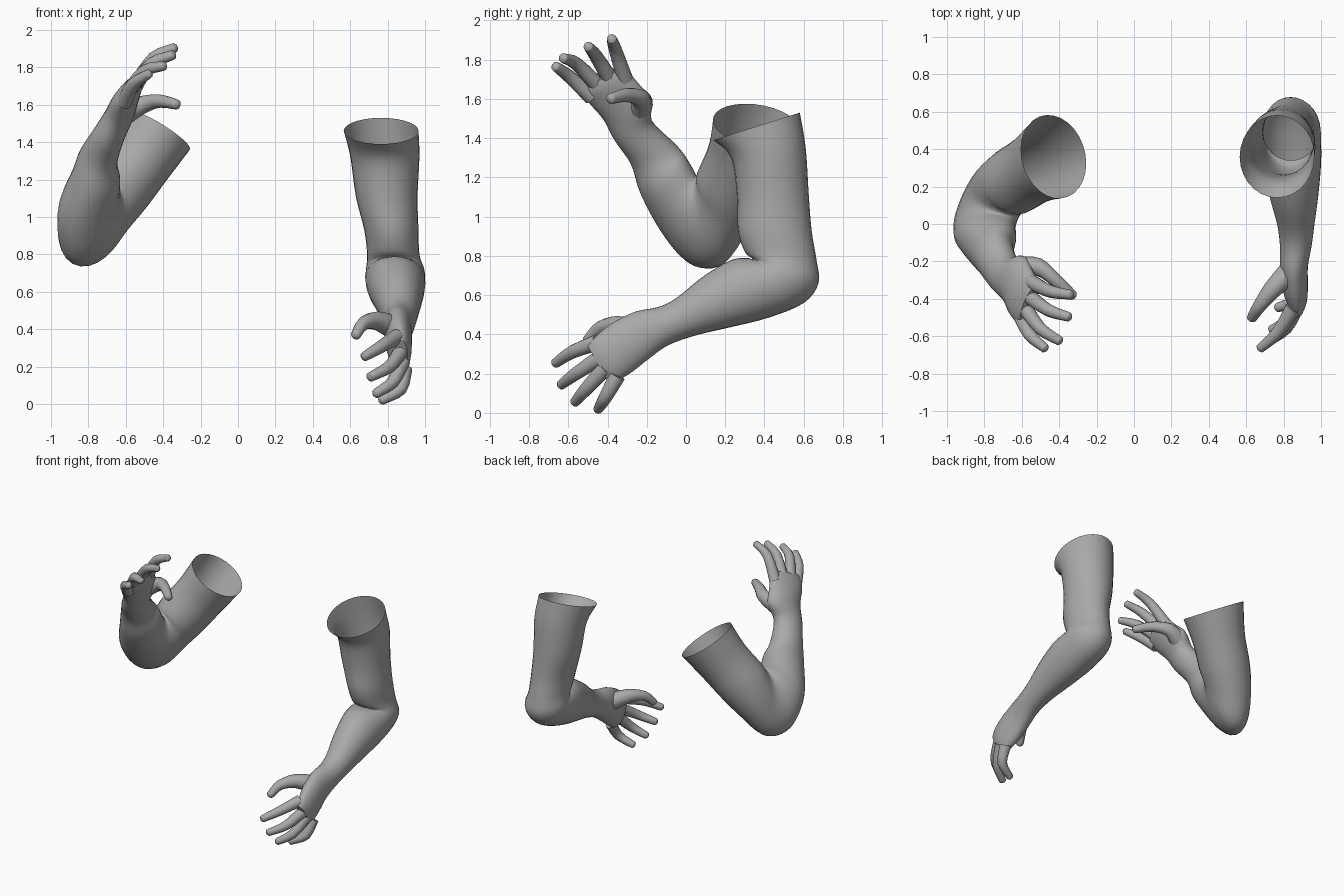
import bpy, bmesh, math
from mathutils import Vector as V

if "Cube" in bpy.data.objects:
    bpy.data.objects.remove(bpy.data.objects["Cube"])

skin = bpy.data.materials.new("plain grey")
skin.diffuse_color = (0.4, 0.4, 0.4, 1)
skin.use_nodes = True
skin.node_tree.nodes["Principled BSDF"].inputs["Base Color"].default_value = skin.diffuse_color


def spline(keys, steps):
    """Catmull-Rom through a list of tuples of vectors."""
    out = []
    for i in range(len(keys) - 1):
        quad = [keys[max(i - 1, 0)], keys[i], keys[i + 1], keys[min(i + 2, len(keys) - 1)]]
        for s in range(steps):
            t = s / steps
            out.append(tuple(
                0.5 * (2 * q + (r - p) * t + (2 * p - 5 * q + 4 * r - w) * t * t
                       + (3 * q - p - 3 * r + w) * t ** 3)
                for p, q, r, w in zip(*quad)))
    return out + [keys[-1]]


def loft(name, rings, sides, steps, close_start=False):
    """Skin elliptical rings (centre, half axis, half axis), closed at the far end."""
    bm = bmesh.new()
    loops = []
    for c, a, b in spline(rings, steps):
        angles = [2 * math.pi * k / sides for k in range(sides)]
        loops.append([bm.verts.new(c + a * math.cos(t) + b * math.sin(t)) for t in angles])
    for lo, hi in zip(loops, loops[1:]):
        for k in range(sides):
            j = (k + 1) % sides
            bm.faces.new((lo[k], lo[j], hi[j], hi[k]))
    bm.faces.new(loops[-1])
    if close_start:
        bm.faces.new(loops[0][::-1])
    bmesh.ops.recalc_face_normals(bm, faces=bm.faces)
    # the open shoulder tube must face outward
    f = bm.faces[sides * 2]
    if f.normal.dot(f.calc_center_median() - sum((v.co for v in loops[2]), V()) / sides) < 0:
        bmesh.ops.reverse_faces(bm, faces=bm.faces)
    me = bpy.data.meshes.new(name)
    bm.to_mesh(me)
    bm.free()
    me.materials.append(skin)
    ob = bpy.data.objects.new(name, me)
    bpy.context.collection.objects.link(ob)
    bpy.context.view_layer.objects.active = ob
    ob.select_set(True)
    bpy.ops.object.shade_smooth_by_angle(angle=math.radians(50))
    ob.select_set(False)


def arm(name, sections, side):
    """Sections: inner edge point, outer edge point, half thickness along side."""
    side = V(side).normalized()
    rings = [((V(p) + V(q)) / 2, (V(p) - V(q)) / 2, side * h) for p, q, h in sections]
    loft(name, rings, 28, 4)


def digit(name, points, radii):
    """Round tapered finger with a domed tip."""
    pts = [V(p) for p in points]
    end = (pts[-1] - pts[-2]).normalized()
    r = radii[-1]
    pts[-1] = pts[-1] - end * r * 0.7
    tip = pts[-1]
    pts += [tip + end * r * 0.6, tip + end * r * 0.92]
    radii = list(radii) + [r * 0.8, r * 0.35]
    rings = []
    for i, p in enumerate(pts):
        d = (pts[min(i + 1, len(pts) - 1)] - pts[max(i - 1, 0)]).normalized()
        a = d.cross(V((0.3, 0.5, -0.8))).normalized()
        rings.append((p, a * radii[i], d.cross(a) * radii[i]))
    loft(name, rings, 12, 3, True)


# lowered arm: inner y, z, outer y, z, centre x, half thickness
low = [(.14, 1.39, .58, 1.53, .765, .20), (.23, 1.30, .61, 1.35, .785, .185),
       (.26, 1.10, .625, 1.12, .795, .165), (.265, .93, .64, .93, .82, .145),
       (.30, .82, .665, .78, .83, .14), (.34, .785, .675, .66, .84, .155),
       (.30, .79, .60, .56, .84, .16), (.22, .775, .42, .485, .845, .155),
       (.08, .69, .22, .435, .855, .13), (-.05, .585, .05, .395, .865, .10),
       (-.14, .54, -.09, .345, .865, .085), (-.26, .515, -.19, .275, .855, .075),
       (-.38, .455, -.28, .205, .86, .07), (-.46, .39, -.35, .165, .87, .055),
       (-.50, .34, -.40, .16, .872, .035)]
arm("lowered_arm", [((x, a, b), (x, c, d), h) for a, b, c, d, x, h in low], (1, 0, 0))

# raised arm, sharply bent at the elbow
arm("raised_arm", [
    ((-.43, .14, 1.51), (-.43, .58, 1.42), .205),
    ((-.533, .118, 1.37), (-.537, .472, 1.23), .185),
    ((-.638, .06, 1.23), (-.642, .40, 1.075), .18),
    ((-.66, .055, 1.20), (-.747, .31, .917), .165),
    ((-.67, .05, 1.195), (-.83, .20, .77), .15),
    ((-.675, .045, 1.195), (-.885, .08, .75), .145),
    ((-.68, .04, 1.205), (-.91, -.02, .81), .145),
    ((-.69, .03, 1.23), (-.90, -.13, .95), .145),
    ((-.69, -.01, 1.30), (-.83, -.23, 1.13), .128),
    ((-.70, -.06, 1.36), (-.79, -.28, 1.28), .105),
    ((-.65, -.175, 1.48), (-.73, -.365, 1.40), .085),
    ((-.59, -.17, 1.59), (-.68, -.42, 1.50), .075),
    ((-.56, -.23, 1.66), (-.65, -.49, 1.58), .065),
    ((-.53, -.29, 1.73), (-.62, -.53, 1.63), .052),
    ((-.52, -.33, 1.76), (-.60, -.53, 1.67), .035)], (.85, -.18, -.49))

# fingers: knuckle, middle joint, tip
hands = {
    "lowered": {
        "index": ((.85, -.45, .36), (.77, -.58, .31), (.67, -.67, .25)),
        "middle": ((.87, -.44, .28), (.81, -.56, .20), (.70, -.64, .14)),
        "ring": ((.88, -.41, .23), (.83, -.51, .12), (.73, -.57, .05)),
        "little": ((.89, -.35, .19), (.87, -.41, .08), (.76, -.45, .015))},
    "raised": {
        "index": ((-.55, -.31, 1.70), (-.45, -.36, 1.85), (-.33, -.38, 1.91)),
        "middle": ((-.57, -.38, 1.69), (-.46, -.46, 1.82), (-.34, -.50, 1.87)),
        "ring": ((-.59, -.44, 1.66), (-.50, -.56, 1.78), (-.39, -.63, 1.81)),
        "little": ((-.61, -.48, 1.61), (-.56, -.59, 1.71), (-.47, -.67, 1.77))}}
for pose, fingers in hands.items():
    for finger, pts in fingers.items():
        digit(f"{pose}_{finger}_finger", pts, (.042, .034, .026))

# thumbs
digit("lowered_thumb", ((.83, -.26, .41), (.74, -.35, .445), (.67, -.44, .43), (.625, -.51, .36)),
      (.065, .05, .036, .028))
digit("raised_thumb", ((-.60, -.24, 1.56), (-.51, -.23, 1.60), (-.42, -.30, 1.62), (-.32, -.39, 1.60)),
      (.065, .048, .036, .028))
